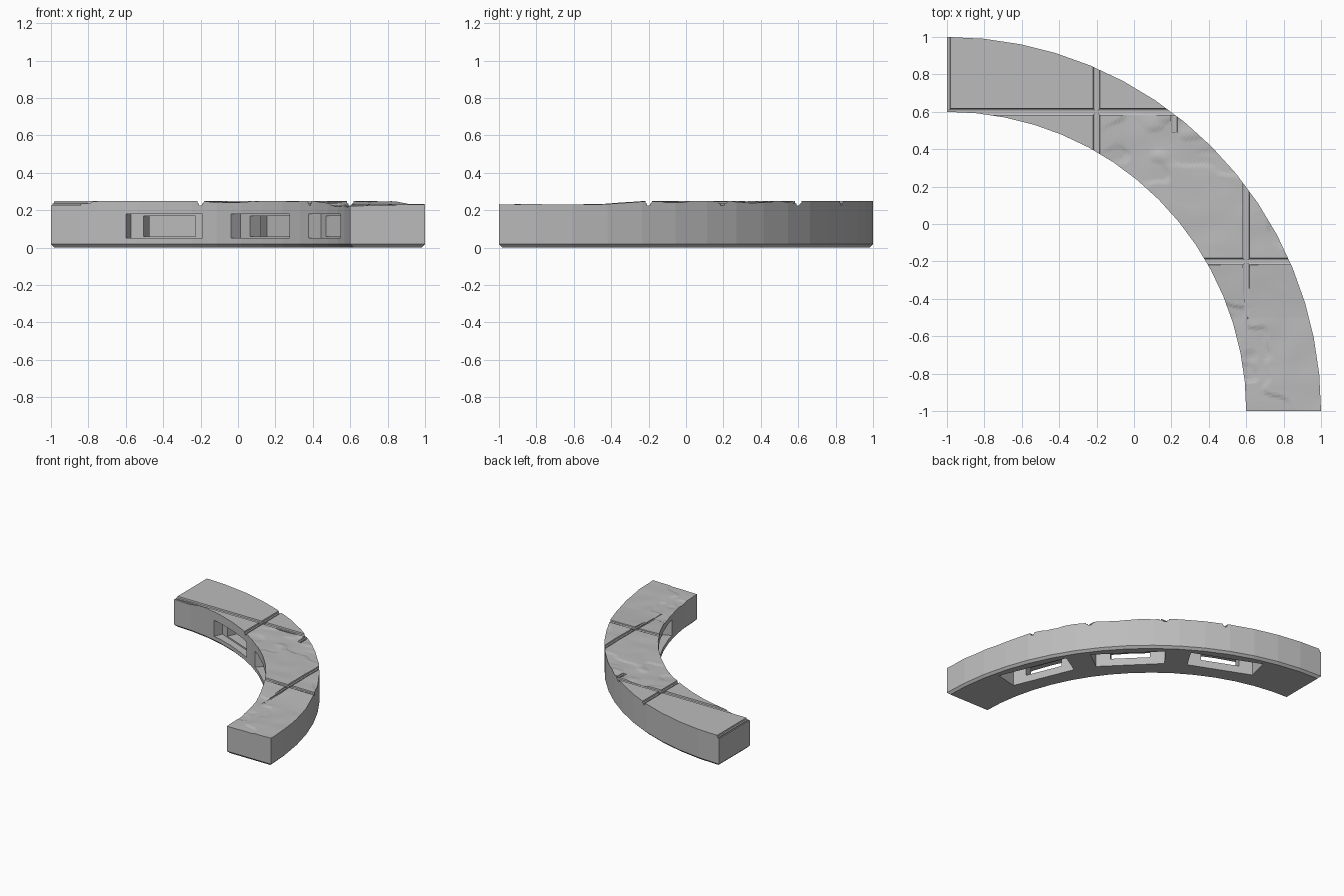
import bpy, bmesh
from math import sin, cos, pi, radians
from mathutils import Vector, Matrix, noise

if "Cube" in bpy.data.objects:
    bpy.data.objects.remove(bpy.data.objects["Cube"])

CENTRE = Vector((-1, -1, 0))
INNER, OUTER = 1.6, 2.0
TOP = 0.25
FACETS, FINE, ACROSS = 16, 12, 28
CHAMFER = 0.018

stone = bpy.data.materials.new("stone_grey")
stone.use_nodes = True
grey = (0.5, 0.5, 0.5, 1)
stone.diffuse_color = grey
stone.node_tree.nodes["Principled BSDF"].inputs["Base Color"].default_value = grey


def clamp(t):
    return max(0.0, min(1.0, t))


def make_object(name, bm):
    bmesh.ops.recalc_face_normals(bm, faces=bm.faces)
    mesh = bpy.data.meshes.new(name)
    bm.to_mesh(mesh)
    bm.free()
    mesh.materials.append(stone)
    obj = bpy.data.objects.new(name, mesh)
    bpy.context.collection.objects.link(obj)
    return obj


# Worn stone: one flat slab, the others broken into shallow ledges
def stone_height(x, y):
    if y > 0.6 and x < 0.2:
        return TOP
    if x < -0.2:
        return TOP - 0.014 * clamp((-0.7 - x) / 0.3)
    p = Vector((x * 2.4, y * 3.2, 0.7))
    n = noise.noise(p) + 0.35 * noise.noise(p * 3)
    ledge = clamp((n - 0.05) * 9) + clamp((n - 0.4) * 9)
    ripple = 0.004 * (noise.noise(p * 2.5) - 0.4)
    sunk = 0.018 * clamp((-0.2 - y) / 0.3)
    fade = clamp((x + 0.2) / 0.15)
    return min(TOP, TOP - sunk + fade * (ripple - 0.007 * ledge))


# Curved slab with faceted walls and a chamfered foot
def curved_slab():
    bm = bmesh.new()
    steps = FACETS * FINE
    half = pi / 4 / FACETS

    def plan(i, r):
        angle = i / steps * pi / 2
        middle = (min(i // FINE, FACETS - 1) * 2 + 1) * half
        r *= cos(half) / cos(angle - middle)
        return CENTRE + Vector((sin(angle), cos(angle), 0)) * r

    def layer(r0, r1, height, edge):
        rows = []
        for i in range(steps + 1):
            row = []
            for j in range(ACROSS + 1):
                p = plan(i, r0 + (r1 - r0) * j / ACROSS)
                p.x, p.y = max(p.x, edge), max(p.y, edge)
                p.z = height(p.x, p.y)
                row.append(bm.verts.new(p))
            rows.append(row)
        for a, b in zip(rows, rows[1:]):
            for j in range(ACROSS):
                bm.faces.new((a[j], a[j + 1], b[j + 1], b[j]))
        return ([row[0] for row in rows] + rows[-1][1:]
                + [row[-1] for row in rows[-2::-1]] + rows[0][-2:0:-1])

    top = layer(INNER, OUTER, stone_height, -1)
    foot = layer(INNER + CHAMFER, OUTER - CHAMFER, lambda x, y: 0, CHAMFER - 1)
    rim = [bm.verts.new((v.co.x, v.co.y, CHAMFER)) for v in top]
    for upper, lower in ((top, rim), (rim, foot)):
        for k in range(len(top)):
            n = (k + 1) % len(top)
            bm.faces.new((upper[k], upper[n], lower[n], lower[k]))
    return make_object("curved_slab", bm)


# Prism between two matching outlines
def add_prism(bm, first, second):
    a = [bm.verts.new(p) for p in first]
    b = [bm.verts.new(p) for p in second]
    bm.faces.new(a)
    bm.faces.new(b)
    for k in range(len(a)):
        n = (k + 1) % len(a)
        bm.faces.new((a[k], a[n], b[n], b[k]))


def carve(target, cutter):
    mod = target.modifiers.new(cutter.name, "BOOLEAN")
    mod.operation, mod.solver, mod.object = "DIFFERENCE", "EXACT", cutter
    mod.use_self = True
    cutter.hide_render = True
    bpy.context.view_layer.objects.active = target
    bpy.ops.object.modifier_apply(modifier=mod.name)
    bpy.data.objects.remove(cutter)


# Joints between paving stones: stepped channels along x or y
def joint_cutters():
    bm = bmesh.new()
    half_profile = [(0.008, 0.226), (0.008, 0.234), (0.016, 0.238), (0.022, 0.27)]
    profile = half_profile + [(-u, z) for u, z in reversed(half_profile)]
    joints = [("x", -1, 0.5, 1.1), ("x", -0.2, 0.3, 0.95), ("x", 0.6, -0.6, 0.4),
              ("y", 0.6, -1.1, 0.25), ("y", -0.2, 0.3, 0.95), ("x", 0.215, 0.49, 0.58)]
    for axis, at, start, end in joints:
        ends = []
        for t in (start, end):
            ends.append([(at + u, t, z) if axis == "x" else (t, at + u, z)
                         for u, z in profile])
        add_prism(bm, *ends)
    return make_object("joint_cutters", bm)


# Clip sockets: recess and window in the inner wall, pocket open underneath
def socket_cutters():
    bm = bmesh.new()
    # inner radius, outer radius, width at each, bottom, top
    shapes = [(1.5, 1.655, 0.445, 0.445, 0.05, 0.18),
              (1.6, 1.8, 0.3, 0.3, 0.06, 0.17),
              (1.74, 1.92, 0.515, 0.57, -0.1, 0.185)]
    for angle in (22.5, 45, 67.5):
        turn = Matrix.Translation(CENTRE) @ Matrix.Rotation(-radians(angle), 4, "Z")
        for r0, r1, w0, w1, z0, z1 in shapes:
            outline = [(-w0 / 2, r0), (w0 / 2, r0), (w1 / 2, r1), (-w1 / 2, r1)]
            add_prism(bm, *[[turn @ Vector((x, y, z)) for x, y in outline]
                            for z in (z0, z1)])
    return make_object("socket_cutters", bm)


slab = curved_slab()
carve(slab, joint_cutters())
carve(slab, socket_cutters())
